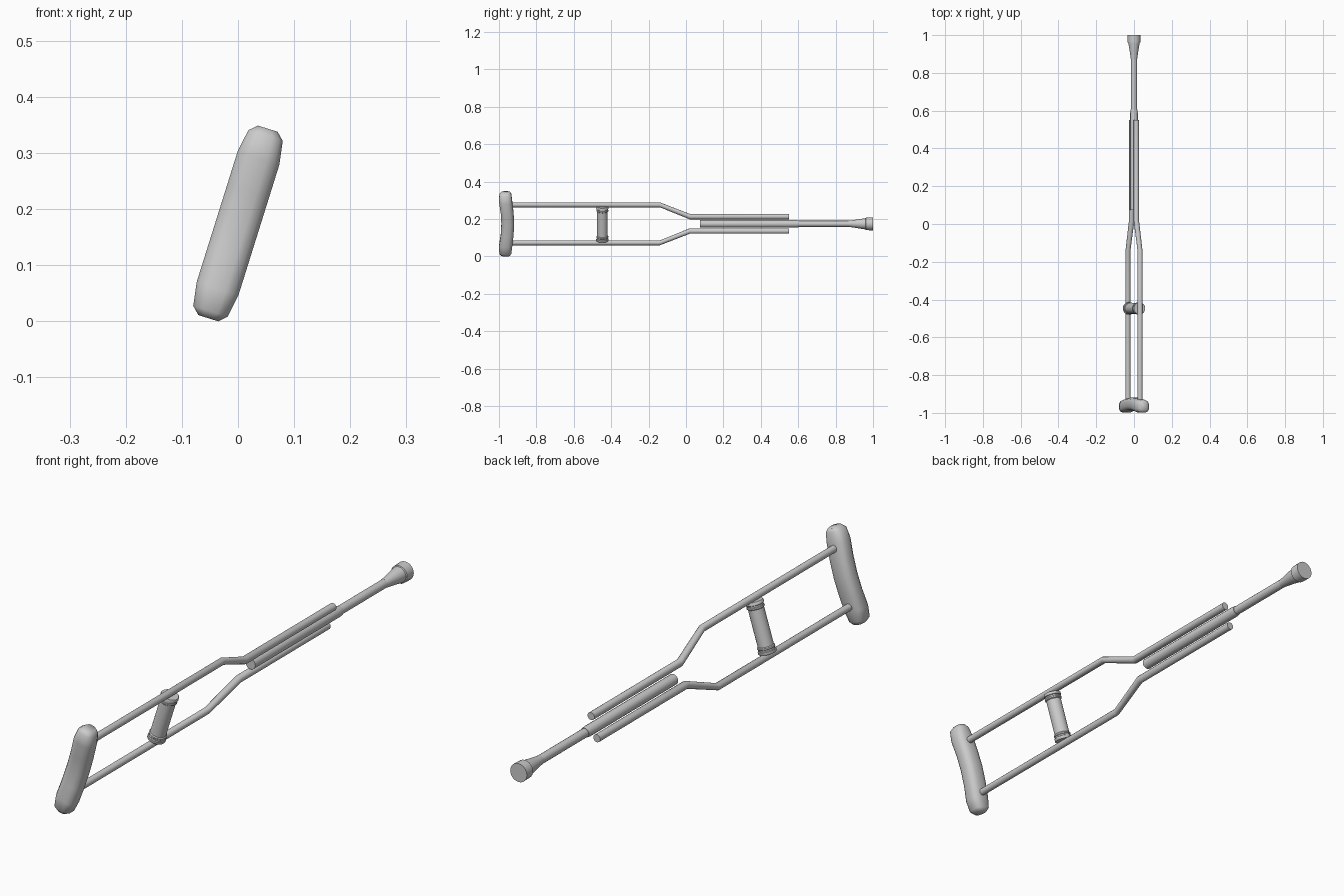
import bpy, bmesh
from math import sin, cos, pi, radians, copysign
from mathutils import Matrix, Vector

if "Cube" in bpy.data.objects:
    bpy.data.objects.remove(bpy.data.objects["Cube"])

# Everything is built upright, then rolled about the long (y) axis
ROLL = Matrix.Translation((0, 0, 0.174)) @ Matrix.Rotation(radians(17.4), 4, 'Y')


def loft(name, rings, angle=40):
    """Skin a list of equal-sized point rings and cap both ends."""
    bm = bmesh.new()
    loops = [[bm.verts.new(p) for p in ring] for ring in rings]
    n = len(loops[0])
    for a, b in zip(loops, loops[1:]):
        for i in range(n):
            j = (i + 1) % n
            bm.faces.new((a[i], a[j], b[j], b[i]))
    bm.faces.new(loops[0])
    bm.faces.new(loops[-1])
    bmesh.ops.recalc_face_normals(bm, faces=bm.faces)
    bm.transform(ROLL)
    me = bpy.data.meshes.new(name)
    bm.to_mesh(me)
    bm.free()
    ob = bpy.data.objects.new(name, me)
    bpy.context.collection.objects.link(ob)
    bpy.ops.object.select_all(action='DESELECT')
    ob.select_set(True)
    bpy.context.view_layer.objects.active = ob
    bpy.ops.object.shade_smooth_by_angle(angle=radians(angle))
    return ob


def ring_y(y, r, z=0.0, n=16):
    return [Vector((r * cos(2 * pi * i / n), y, z + r * sin(2 * pi * i / n))) for i in range(n)]


def ring_z(z, r, y, n=20):
    return [Vector((r * cos(2 * pi * i / n), y + r * sin(2 * pi * i / n), z)) for i in range(n)]


def pad_ring(z, hx, hy, yc, n=12):
    pts = []
    for i in range(n):
        c, s = cos(2 * pi * (i + .5) / n), sin(2 * pi * (i + .5) / n)
        pts.append(Vector((hx * copysign(abs(c) ** .7, c),
                           yc + hy * copysign(abs(s) ** .7, s), z)))
    return pts


# Underarm pad: rounded saddle, mirrored about its middle
half = [(0.177, 0.019, 0.024, -0.964), (0.164, 0.033, 0.033, -0.966),
        (0.122, 0.040, 0.036, -0.964), (0.06, 0.040, 0.035, -0.956)]
stations = half + [(0, 0.040, 0.035, -0.953)] + [(-z, a, b, c) for z, a, b, c in reversed(half)]
loft("underarm_pad", [pad_ring(*s) for s in stations], 60)

# Two bent side rails
for side, label in ((1, "upper"), (-1, "lower")):
    path = [(-0.95, 0.0132, 0.1065), (-0.14, 0.0132, 0.1065),
            (0.02, 0.0145, 0.0405), (0.55, 0.0145, 0.0405)]
    loft(label + "_side_rail", [ring_y(y, r, side * z) for y, r, z in path])

# Hand grip with stepped end flanges
grip = [(0.096, 0.031), (0.093, 0.033), (0.085, 0.033), (0.083, 0.030),
        (0.078, 0.030), (0.076, 0.032), (0.071, 0.032), (0.068, 0.0285)]
grip += [(-z, r) for z, r in reversed(grip)]
loft("hand_grip", [ring_z(z, r, -0.447) for z, r in grip])

# Centre sleeve and telescoping leg
loft("centre_sleeve", [ring_y(0.075, 0.020), ring_y(0.59, 0.020), ring_y(0.605, 0.018)])
loft("extension_leg", [ring_y(0.55, 0.0165), ring_y(0.93, 0.0165)])

# Rubber foot
foot = [(0.87, 0.0165), (0.89, 0.019), (0.925, 0.0245), (0.945, 0.028), (0.96, 0.030),
        (0.962, 0.034), (1.0, 0.035)]
loft("rubber_foot", [ring_y(y, r, n=20) for y, r in foot])
